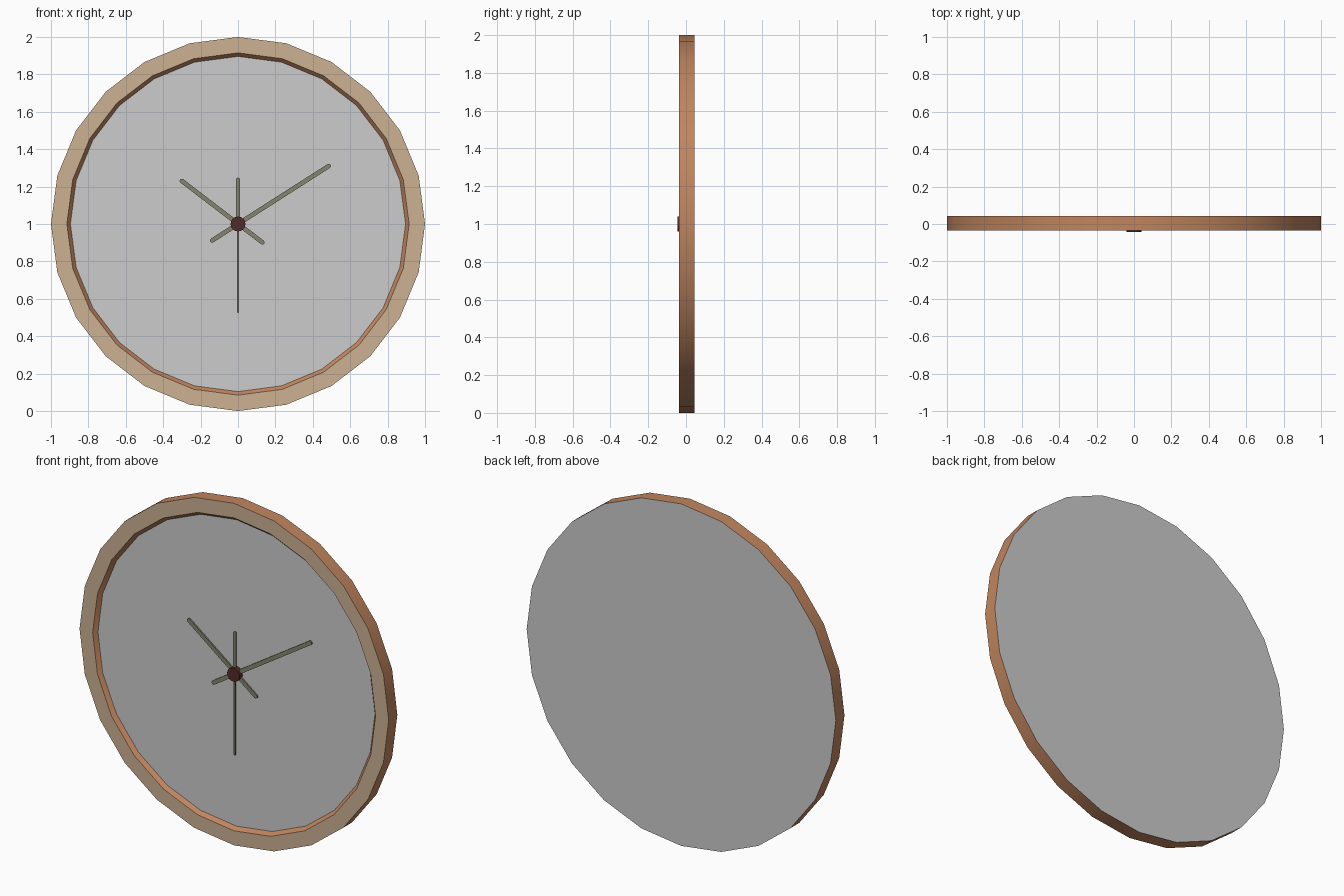
import bpy, bmesh, math

if "Cube" in bpy.data.objects:
    bpy.data.objects.remove(bpy.data.objects["Cube"])

CZ = 1.0      # height of the clock centre
SIDES = 24


def mat(name, srgb):
    m = bpy.data.materials.new(name)
    lin = [((c / 255 + 0.055) / 1.055) ** 2.4 for c in srgb]
    m.diffuse_color = (*lin, 1)
    m.use_nodes = True
    m.node_tree.nodes["Principled BSDF"].inputs["Base Color"].default_value = m.diffuse_color
    return m


BROWN = mat("brown wood", (193, 133, 94))
TAN = mat("tan rim", (204, 177, 146))
GREY = mat("grey dial", (204, 204, 204))
OLIVE = mat("olive hands", (132, 133, 110))
MAROON = mat("maroon hub", (85, 42, 42))


def finish(bm, name, mats, smooth=False):
    bmesh.ops.recalc_face_normals(bm, faces=bm.faces)
    me = bpy.data.meshes.new(name)
    bm.to_mesh(me)
    bm.free()
    for m in mats:
        me.materials.append(m)
    ob = bpy.data.objects.new(name, me)
    bpy.context.collection.objects.link(ob)
    if smooth:
        bpy.ops.object.select_all(action='DESELECT')
        ob.select_set(True)
        bpy.context.view_layer.objects.active = ob
        bpy.ops.object.shade_smooth_by_angle(angle=math.radians(30))
    return ob


def circle(r, n=SIDES):
    return [(r * math.sin(2 * math.pi * i / n), r * math.cos(2 * math.pi * i / n)) for i in range(n)]


def prism(name, outline, y0, y1, m, smooth=False):
    """Extrude an outline in the clock plane from y0 to y1."""
    bm = bmesh.new()
    a = [bm.verts.new((x, y0, CZ + z)) for x, z in outline]
    b = [bm.verts.new((x, y1, CZ + z)) for x, z in outline]
    bm.faces.new(a)
    bm.faces.new(b[::-1])
    for i in range(len(a)):
        j = (i + 1) % len(a)
        bm.faces.new((a[i], a[j], b[j], b[i]))
    return finish(bm, name, [m], smooth)


# Case: outer wall, tan front rim, sloped inner wall, dial, back
bm = bmesh.new()
profile = [(1.0, 0.044), (1.0, -0.036), (0.915, -0.036), (0.896, -0.014)]
rings = [[bm.verts.new((x, y, CZ + z)) for x, z in circle(r)] for r, y in profile]
for k, mi in enumerate((0, 1, 0)):
    for i in range(SIDES):
        j = (i + 1) % SIDES
        f = bm.faces.new((rings[k][i], rings[k][j], rings[k + 1][j], rings[k + 1][i]))
        f.material_index = mi
for ring in (rings[0], rings[-1]):
    bm.faces.new(ring).material_index = 2
finish(bm, "clock_case", [BROWN, TAN, GREY], True)


def hand(name, tip, tail, w_tip, w_tail, y0, y1):
    """Round-ended bar from tail to tip."""
    ang = math.atan2(tip[1] - tail[1], tip[0] - tail[0])
    pts = []
    for (cx, cz), r, start in ((tip, w_tip, -90), (tail, w_tail, 90)):
        for i in range(7):
            a = ang + math.radians(start + i * 30)
            pts.append((cx + r * math.cos(a), cz + r * math.sin(a)))
    prism(name, pts, y0, y1, OLIVE)


# Hands
hand("hour_hand", (-0.30, 0.23), (0.13, -0.098), 0.012, 0.012, -0.026, -0.018)
hand("minute_hand", (0.485, 0.31), (-0.138, -0.088), 0.012, 0.012, -0.030, -0.022)
hand("second_hand", (0, -0.47), (0, 0.0), 0.005, 0.005, -0.033, -0.026)
hand("second_hand_counterweight", (0, 0.238), (0, 0.0), 0.010, 0.010, -0.033, -0.026)

# Central hub
prism("hub", circle(0.04, 16), -0.044, -0.014, MAROON, True)
